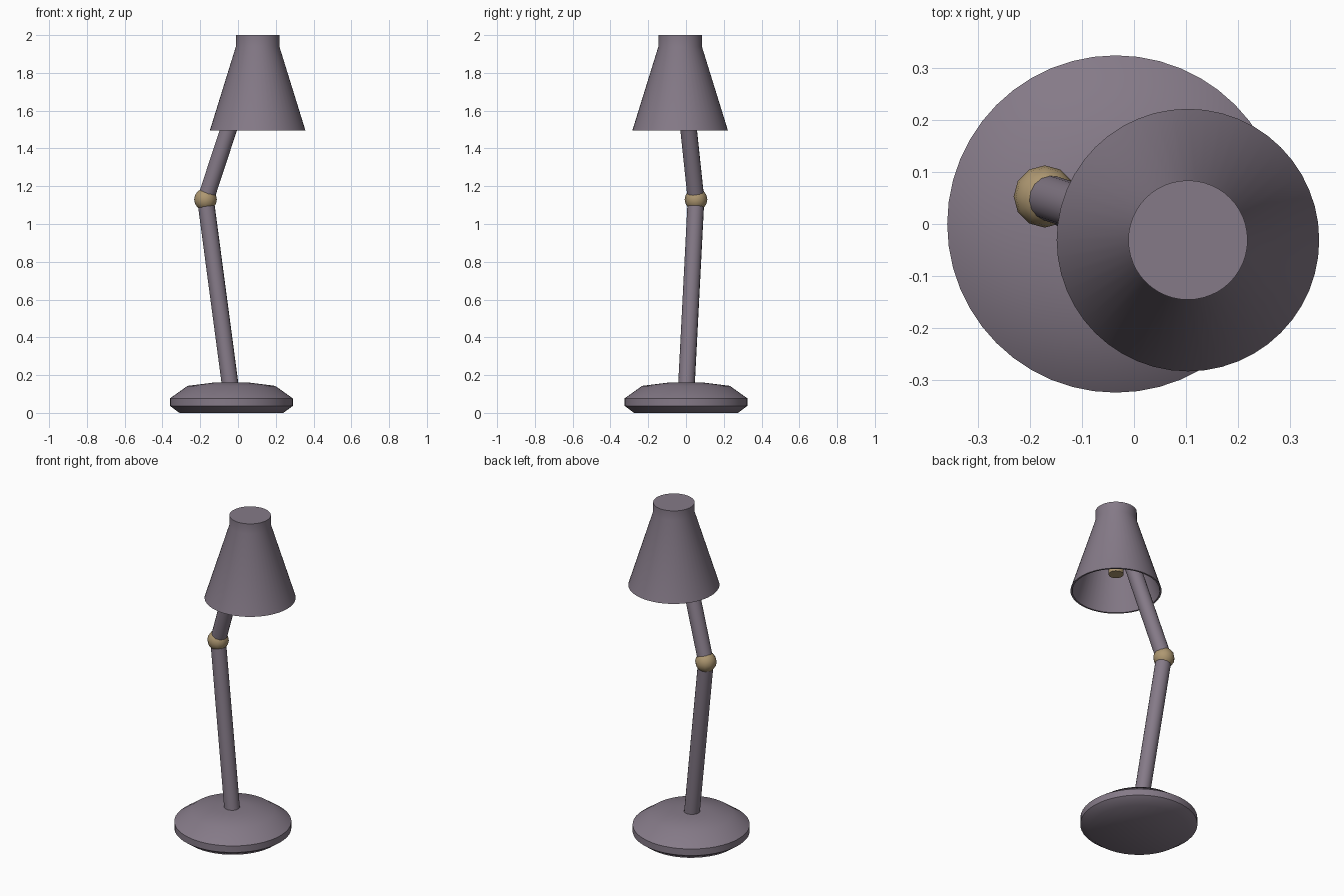
import bpy, bmesh, math
from mathutils import Vector

if "Cube" in bpy.data.objects:
    bpy.data.objects.remove(bpy.data.objects["Cube"])


def material(name, rgb):
    m = bpy.data.materials.new(name)
    m.diffuse_color = (*rgb, 1)
    m.use_nodes = True
    m.node_tree.nodes["Principled BSDF"].inputs["Base Color"].default_value = m.diffuse_color
    return m


MAUVE = material("mauve grey", (0.235, 0.195, 0.245))
BRASS = material("dull brass", (0.42, 0.31, 0.165))


def finish(bm, name, mat, location, angle):
    bmesh.ops.recalc_face_normals(bm, faces=bm.faces)
    mesh = bpy.data.meshes.new(name)
    bm.to_mesh(mesh)
    bm.free()
    mesh.materials.append(mat)
    obj = bpy.data.objects.new(name, mesh)
    obj.location = location
    bpy.context.collection.objects.link(obj)
    bpy.ops.object.select_all(action='DESELECT')
    bpy.context.view_layer.objects.active = obj
    obj.select_set(True)
    bpy.ops.object.shade_smooth_by_angle(angle=math.radians(angle))
    return obj


def lathe(name, profile, mat, location, sides=48, angle=40):
    """Spin a (radius, z) profile that starts and ends on the axis."""
    bm = bmesh.new()
    verts = [bm.verts.new((r, 0, z)) for r, z in profile]
    edges = [bm.edges.new(pair) for pair in zip(verts, verts[1:])]
    bmesh.ops.spin(bm, geom=verts + edges, axis=(0, 0, 1), cent=(0, 0, 0),
                   angle=math.tau, steps=sides, use_duplicate=False)
    bmesh.ops.remove_doubles(bm, verts=bm.verts, dist=1e-5)
    return finish(bm, name, mat, location, angle)


def rod(name, start, end, radius, mat, sides=16):
    start, end = Vector(start), Vector(end)
    bm = bmesh.new()
    bmesh.ops.create_cone(bm, cap_ends=True, segments=sides, radius1=radius,
                          radius2=radius, depth=(end - start).length)
    obj = finish(bm, name, mat, (start + end) / 2, 40)
    obj.rotation_euler = (end - start).to_track_quat('Z', 'Y').to_euler()
    return obj


FOOT = (-0.035, 0, 0.10)
ELBOW = (-0.172, 0.053, 1.13)
HEAD = (0.104, -0.031, 0)

# Weighted base
lathe("base", [(0, 0), (0.275, 0), (0.325, 0.037), (0.325, 0.077),
               (0.232, 0.143), (0.09, 0.161), (0, 0.161)],
      MAUVE, (FOOT[0], 0, 0), angle=50)

# Two arms meeting at the elbow
rod("lower_arm", FOOT, ELBOW, 0.044, MAUVE)
rod("upper_arm", ELBOW, (0.098, -0.034, 1.95), 0.044, MAUVE)

# Elbow ball
bm = bmesh.new()
bmesh.ops.create_uvsphere(bm, u_segments=12, v_segments=8, radius=0.06)
finish(bm, "elbow_joint", BRASS, ELBOW, 60)

# Hollow shade with a collar on top
lathe("shade", [(0, 2.0), (0.115, 2.0), (0.115, 1.94), (0.253, 1.495),
                (0.243, 1.495), (0.105, 1.94), (0, 1.94)],
      MAUVE, HEAD, angle=30)

# Bulb hanging inside the shade
lathe("bulb", [(0, 1.60), (0.042, 1.60), (0.042, 1.94), (0, 1.94)],
      BRASS, HEAD, sides=16)
